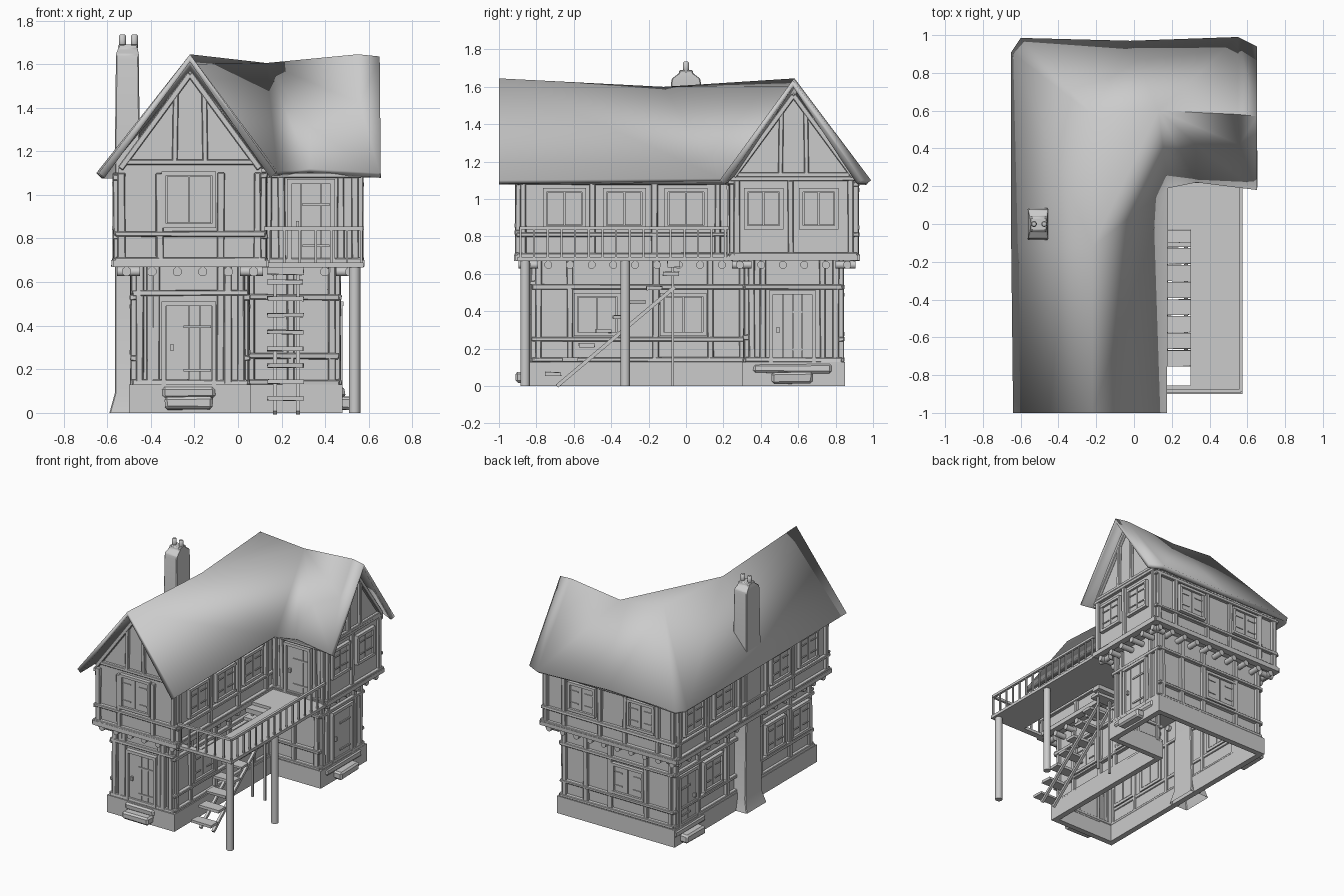
import bpy, bmesh, math, random
from mathutils import Vector, Matrix

random.seed(4)
if "Cube" in bpy.data.objects:
    bpy.data.objects.remove(bpy.data.objects["Cube"])

grey = bpy.data.materials.new("plain_grey")
grey.use_nodes = True
grey.diffuse_color = (0.6, 0.6, 0.6, 1)
grey.node_tree.nodes["Principled BSDF"].inputs["Base Color"].default_value = (0.6, 0.6, 0.6, 1)


def finish(name, bm, bevel=0, smooth=0, thick=0):
    mesh = bpy.data.meshes.new(name)
    bm.to_mesh(mesh)
    bm.free()
    ob = bpy.data.objects.new(name, mesh)
    bpy.context.collection.objects.link(ob)
    mesh.materials.append(grey)
    if thick:
        m = ob.modifiers.new("thickness", "SOLIDIFY")
        m.thickness, m.offset = thick, -1
    if bevel:
        m = ob.modifiers.new("soft_edges", "BEVEL")
        m.width, m.segments = bevel, 1
    if smooth:
        bpy.ops.object.select_all(action="DESELECT")
        ob.select_set(True)
        bpy.context.view_layer.objects.active = ob
        bpy.ops.object.shade_smooth_by_angle(angle=math.radians(smooth))


def box(bm, x, y, z, wobble=0):
    size = (x[1] - x[0], y[1] - y[0], z[1] - z[0], 1)
    mid = Vector((sum(x), sum(y), sum(z))) / 2
    new = bmesh.ops.create_cube(bm, size=1, matrix=Matrix.Translation(mid) @ Matrix.Diagonal(size))
    for v in new["verts"]:
        v.co += Vector([random.uniform(-wobble, wobble) for _ in range(3)])


def bar(bm, a, b, w, sides=4):
    a, b = Vector(a), Vector(b)
    turn = (b - a).to_track_quat("Z", "Y").to_matrix().to_4x4()
    spin = Matrix.Rotation(math.pi / sides, 4, "Z")
    bmesh.ops.create_cone(bm, cap_ends=True, segments=sides, radius1=w, radius2=w,
                          depth=(b - a).length, matrix=Matrix.Translation((a + b) / 2) @ turn @ spin)


def plate(bm, side, c, u, z, out, wobble=0):
    # a box lying on the wall at coordinate c, from out[0] to out[1] beyond it
    sign = 1 if side in "EN" else -1
    d = sorted((c + sign * out[0], c + sign * out[1]))
    if side in "EW":
        box(bm, d, u, z, wobble)
    else:
        box(bm, u, d, z, wobble)


def leaf_pair(bm, side, c, mid, z, w=0.2):
    # shuttered window: frame, two leaves, hinge straps
    a, b = mid - w / 2, mid + w / 2
    for u in ((a - .015, a + .005), (b - .005, b + .015)):
        plate(bm, side, c, u, (z[0] - .012, z[1] + .008), (-.01, .025))
    for h in (z[0], z[1]):
        plate(bm, side, c, (a - .015, b + .015), (h - .012, h + .008), (-.01, .027))
    for u in ((a + .01, mid - .003), (mid + .003, b - .01)):
        plate(bm, side, c, u, (z[0] + .01, z[1] - .015), (-.01, .014))
    for h in (z[0] + .05, z[1] - .06):
        for u in ((a + .01, a + .075), (b - .075, b - .01)):
            plate(bm, side, c, u, (h, h + .008), (.012, .02))


def door(bm, side, c, mid, z, w=0.2):
    a, b = mid - w / 2, mid + w / 2
    for u in ((a - .02, a), (b, b + .02)):
        plate(bm, side, c, u, (z[0], z[1] + .02), (-.01, .03))
    plate(bm, side, c, (a - .02, b + .02), (z[1], z[1] + .022), (-.01, .033))
    for i in range(4):
        plate(bm, side, c, (a + w * i / 4 + .001, a + w * (i + 1) / 4 - .001), (z[0], z[1]), (-.01, .014))
    for h in (z[0] + .07, z[1] - .1):
        plate(bm, side, c, (b - .13, b - .005), (h, h + .012), (.012, .021))
    plate(bm, side, c, (a + .02, a + .035), (sum(z) / 2 - .02, sum(z) / 2 + .01), (.012, .03))


def ell(x0, x1, x2, y0, y1, y2):
    return [(x0, y0), (x1, y0), (x1, y1), (x2, y1), (x2, y2), (x0, y2)]


def storey(name, plan, z0, z1, floor=False, thick=0):
    bm = bmesh.new()
    low = [bm.verts.new((x, y, z0)) for x, y in plan]
    top = [bm.verts.new((x, y, z1)) for x, y in plan]
    for i in range(len(plan)):
        j = (i + 1) % len(plan)
        bm.faces.new((low[i], low[j], top[j], top[i]))
    if floor:
        bm.faces.new(low[::-1])
    finish(name, bm, thick=thick)


# wall shells
storey("foundation", ell(-.5, .06, .48, -.845, .3, .85), 0, .13, thick=.06)
storey("lower_walls", ell(-.47, .03, .45, -.81, .33, .82), .12, .69)
storey("upper_walls", ell(-.55, .11, .55, -.89, .25, .9), .685, 1.12, floor=True)

# gable panels
bm = bmesh.new()
for pts in ([(-.55, -.89, 1.12), (.11, -.89, 1.12), (-.22, -.89, 1.57)],
            [(.55, .25, 1.12), (.55, .9, 1.12), (.55, .575, 1.57)]):
    bm.faces.new([bm.verts.new(p) for p in pts])
finish("gable_panels", bm, thick=.02)

# sagging roof: two ridges meet at the corner peak T
spots = dict(A=(-.22, -1, 1.645), B=(-.22, -.12, 1.6), C=(.13, .6, 1.605), D=(.55, .58, 1.645),
             E=(.65, .57, 1.635), F=(.175, -1, 1.1), G=(.18, .19, 1.11), H=(.33, .42, 1.31),
             I=(.65, .18, 1.1), J=(-.64, -1, 1.1), K=(-.65, -.12, 1.1), L=(-.65, .91, 1.1),
             M=(-.6, .985, 1.1), N=(-.02, .97, 1.11), O=(.55, .99, 1.1), P=(.65, .94, 1.1),
             Q=(.56, .42, 1.42), R=(.33, .22, 1.12), T=(-.22, .58, 1.645))
bm = bmesh.new()
vs = {k: bm.verts.new(p) for k, p in spots.items()}
for face in "AJKB BKLT TLM TMN TNC BTC CNOD DOE OPE ABGF BCG CHRG CDQH DEQ EIQ HQIR".split():
    f = bm.faces.new([vs[k] for k in face])
    f.normal_update()
    if f.normal.z < 0:
        f.normal_flip()
finish("roof", bm, smooth=62, thick=.035)

# timber frames: side, wall, span, posts, rails
low, up = (.13, .68), (.69, 1.1)
frames = [
    ("S", -.81, (-.47, .03), low, (-.45, -.405, -.375, -.08, -.045, .015), (.14, .55)),
    ("E", .03, (-.81, .33), low, (-.79, -.62, -.33, -.16, .13, .3), (.14, .25, .53)),
    ("S", .33, (.03, .45), low, (.06, .24, .43), (.14, .26, .53)),
    ("E", .45, (.33, .82), low, (.35, .41, .73, .8), (.14, .53)),
    ("N", .82, (-.47, .45), low, (-.45, -.25, .05, .25, .43), (.14, .25, .53)),
    ("W", -.47, (-.81, .82), low, (-.79, -.55, -.2, .2, .54, .8), (.14, .25, .53)),
    ("S", -.89, (-.55, .11), up, (-.535, -.36, -.08, .09), (.7, .82)),
    ("E", .11, (-.89, .25), up, (-.87, -.5, -.17, .17), (.7, .81, 1.09)),
    ("S", .25, (.11, .55), up, (.14, .2, .47, .535), (.7, 1.09)),
    ("E", .55, (.25, .9), up, (.27, .56, .88), (.7, 1.11)),
    ("N", .9, (-.55, .55), up, (-.53, -.4, -.13, .08, .38, .53), (.7, .81, 1.08)),
    ("W", -.55, (-.89, .9), up, (-.87, -.47, -.16, .16, .55, .88), (.7, .81, 1.08)),
]
bm = bmesh.new()
for side, c, span, z, posts, rails in frames:
    for u in posts:
        plate(bm, side, c, (u - .016, u + .016), z, (-.01, .022), .004)
    for h in rails:
        plate(bm, side, c, (span[0] - .015, span[1] + .015), (h - .012, h + .012), (-.01, .026), .003)
# gable timbers
for m, z, place in ((-.22, 1.15, lambda u, z: (u, -.905, z)), (.575, 1.13, lambda u, z: (.565, u, z))):
    bar(bm, place(m - .3, z), place(m + .3, z), .018)
    for s in (-1, 1):
        bar(bm, place(m + s * .32, 1.12), place(m, 1.555), .02)
        bar(bm, place(m + s * .07, z), place(m + s * .065, 1.47), .018)
finish("timber_frame", bm, bevel=.004)

# sill beams and joist ends below the overhang
bm = bmesh.new()
for side, c, a, b in (("S", -.89, -.57, .13), ("E", .11, -.91, .25), ("E", .55, .23, .92),
                      ("N", .9, -.57, .57), ("W", -.55, -.91, .92), ("S", .25, .11, .57)):
    plate(bm, side, c, (a, b), (.67, .7), (-.02, .03), .002)
    sign = 1 if side in "EN" else -1
    count = round((b - a) / .115)
    for i in range(count):
        u = a + (i + .5) * (b - a) / count
        ends = [(c - sign * .1, u, .648), (c + sign * .005, u, .648)]
        if side in "SN":
            ends = [(p[1], p[0], p[2]) for p in ends]
        bar(bm, ends[0], ends[1], .022, 8)
finish("overhang_joists", bm, smooth=50)

# windows and doors
bm = bmesh.new()
hi, lo = (.85, 1.05), (.28, .49)
for y in (-.65, -.33, 0):
    leaf_pair(bm, "E", .11, y, hi)
for y in (.415, .71):
    leaf_pair(bm, "E", .55, y, hi, .18)
for y in (-.475, -.015):
    leaf_pair(bm, "E", .03, y, lo, .22)
leaf_pair(bm, "S", -.89, -.225, (.86, 1.1), .22)
for x in (.23, -.265):
    leaf_pair(bm, "N", .9, x, hi)
leaf_pair(bm, "N", .82, -.1, lo, .24)
for y in (-.65, -.32, .36, .71):
    leaf_pair(bm, "W", -.55, y, hi)
for y in (-.67, -.37, .37):
    leaf_pair(bm, "W", -.47, y, lo)
finish("shuttered_windows", bm)
bm = bmesh.new()
door(bm, "S", -.81, -.225, (.12, .49), .21)
door(bm, "E", .45, .57, (.12, .49), .21)
door(bm, "W", -.47, .67, (.12, .49))
door(bm, "S", .25, .335, (.69, 1.05), .18)
finish("doors", bm)

# stone door steps
bm = bmesh.new()
for side, c, u, w in (("S", -.84, -.225, .12), ("E", .47, .57, .21), ("W", -.49, .67, .18)):
    plate(bm, side, c, (u - w, u + w), (.07, .12), (-.03, .02), .005)
    plate(bm, side, c, (u - .11, u + .11), (.015, .075), (-.03, .07), .005)
finish("door_steps", bm, bevel=.012)

# chimney: stacked square rings
bm = bmesh.new()
rings = [(-.59, -.43, .12, 0), (-.565, -.45, .1, .09), (-.565, -.45, .085, .75), (-.565, -.45, .085, 1.2),
         (-.56, -.455, .08, 1.62), (-.56, -.455, .075, 1.645), (-.55, -.46, .04, 1.67), (-.55, -.46, .035, 1.69)]
last = None
for x0, x1, d, z in rings:
    ring = [bm.verts.new(p) for p in ((x0, -d, z), (x1, -d, z), (x1, d, z), (x0, d, z))]
    for i in range(4):
        if last:
            bm.faces.new((last[i], last[(i + 1) % 4], ring[(i + 1) % 4], ring[i]))
    last = ring
bm.faces.new(last)
for x in (-.53, -.475):
    bar(bm, (x, 0, 1.67), (x, 0, 1.735), .017, 10)
finish("chimney", bm, bevel=.008, smooth=35)

# balcony deck around the stair opening
bm = bmesh.new()
deck = (.668, .69)
box(bm, (.3, .575), (-.9, .24), deck)
box(bm, (.11, .3), (-.03, .24), deck)
box(bm, (.11, .3), (-.9, -.855), deck)
for y in (-.325, -.86):
    bar(bm, (.535, y, 0), (.535, y, .67), .026, 10)
finish("balcony_deck", bm, smooth=40)

# balcony railing
bm = bmesh.new()
bar(bm, (.565, -.89, .845), (.565, .23, .845), .013)
bar(bm, (.12, -.885, .845), (.565, -.885, .845), .013)
for i in range(16):
    y = -.885 + i * .073
    bar(bm, (.565, y, .68), (.565, y, .845), .008)
for i in range(6):
    x = .14 + i * .072
    bar(bm, (x, -.885, .68), (x, -.885, .845), .008)
finish("balcony_railing", bm)

# open stair
bm = bmesh.new()
for i in range(8):
    y, z = -.71 + i * .09, .065 + i * .0765
    box(bm, (.135, .3), (y - .042, y + .042), (z - .01, z + .01), .003)
box(bm, (.135, .3), (-.1, -.03), (.635, .67), .003)
for x in (.17, .275):
    bar(bm, (x, -.69, 0), (x, -.06, .53), .014)
    bar(bm, (x, -.07, 0), (x, -.07, .67), .01)
finish("stair", bm)
